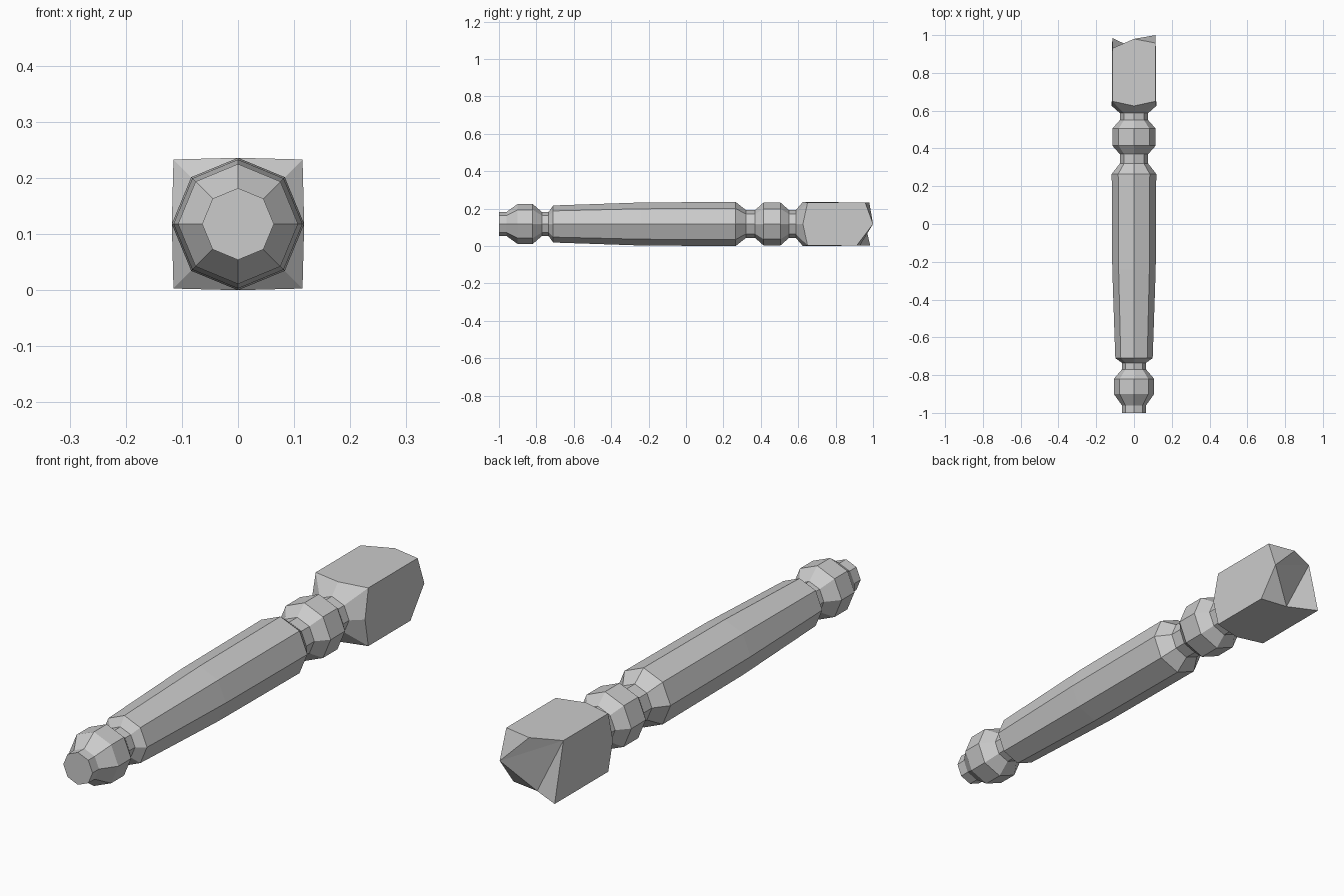
import bpy, bmesh
from math import sin, cos, pi

cube = bpy.data.objects.get("Cube")
if cube:
    bpy.data.objects.remove(cube)

AXIS_Z = 0.118   # height of the turning axis
HALF = 0.115     # half width of the square block
SIDES = 8

grey = bpy.data.materials.new("plain grey")
grey.use_nodes = True
grey.diffuse_color = (0.6, 0.6, 0.6, 1)
grey.node_tree.nodes["Principled BSDF"].inputs["Base Color"].default_value = (0.6, 0.6, 0.6, 1)


def ring(bm, y, r):
    """Octagon around the y axis with a corner pointing straight up."""
    return [bm.verts.new((r * sin(2 * pi * i / SIDES), y, AXIS_Z + r * cos(2 * pi * i / SIDES)))
            for i in range(SIDES)]


def bridge(bm, a, b):
    for i in range(SIDES):
        j = (i + 1) % SIDES
        bm.faces.new((a[i], a[j], b[j], b[i]))


def finish(bm, name):
    bmesh.ops.recalc_face_normals(bm, faces=bm.faces)
    mesh = bpy.data.meshes.new(name)
    bm.to_mesh(mesh)
    bm.free()
    mesh.materials.append(grey)
    bpy.context.collection.objects.link(bpy.data.objects.new(name, mesh))


# Turned leg: (y, radius) from the foot to the neck under the block
profile = [(-1, .064), (-.96, .064), (-.90, .107), (-.82, .107), (-.77, .064),
           (-.735, .064), (-.71, .099), (-.24, .115), (.265, .118), (.32, .075),
           (.37, .075), (.415, .115), (.505, .115), (.55, .075), (.587, .075)]
bm = bmesh.new()
rings = [ring(bm, y, r) for y, r in profile]
for a, b in zip(rings, rings[1:]):
    bridge(bm, a, b)
bm.faces.new(rings[0])
bm.faces.new(rings[-1])
finish(bm, "turned_leg")

# Square block: shoulder flares from the octagon neck to square corners
bm = bmesh.new()
neck = ring(bm, .587, .075)
front = ring(bm, .625, .118)
for v in front[1::2]:
    v.co = (HALF if v.co.x > 0 else -HALF, .65,
            AXIS_Z + (HALF if v.co.z > AXIS_Z else -HALF))
bm.faces.new(neck)
bridge(bm, neck, front)


# Rough broken end of the block
def end(x, y, z):
    return bm.verts.new((x * HALF, y, AXIS_Z + z * HALF))


top_mid, top_left, side_peak = end(0, .98, 1), end(1, .958, 1), end(1, 1, 0)
low_left, low_mid = end(1, .913, -1), end(0, .93, -1)
low_right, top_right = end(-1, .985, -1), end(-1, .93, 1)

# Long side faces
bm.faces.new((front[7], front[0], front[1], top_left, top_mid, top_right))
bm.faces.new((front[1], front[2], front[3], low_left, side_peak, top_left))
bm.faces.new((front[3], front[4], front[5], low_right, low_mid, low_left))
bm.faces.new((front[5], front[6], front[7], top_right, low_right))

# Facets of the broken end
for tri in ((side_peak, top_mid, top_left), (side_peak, top_right, top_mid),
            (side_peak, low_mid, top_right), (top_right, low_mid, low_right),
            (side_peak, low_left, low_mid)):
    bm.faces.new(tri)
finish(bm, "square_block")
